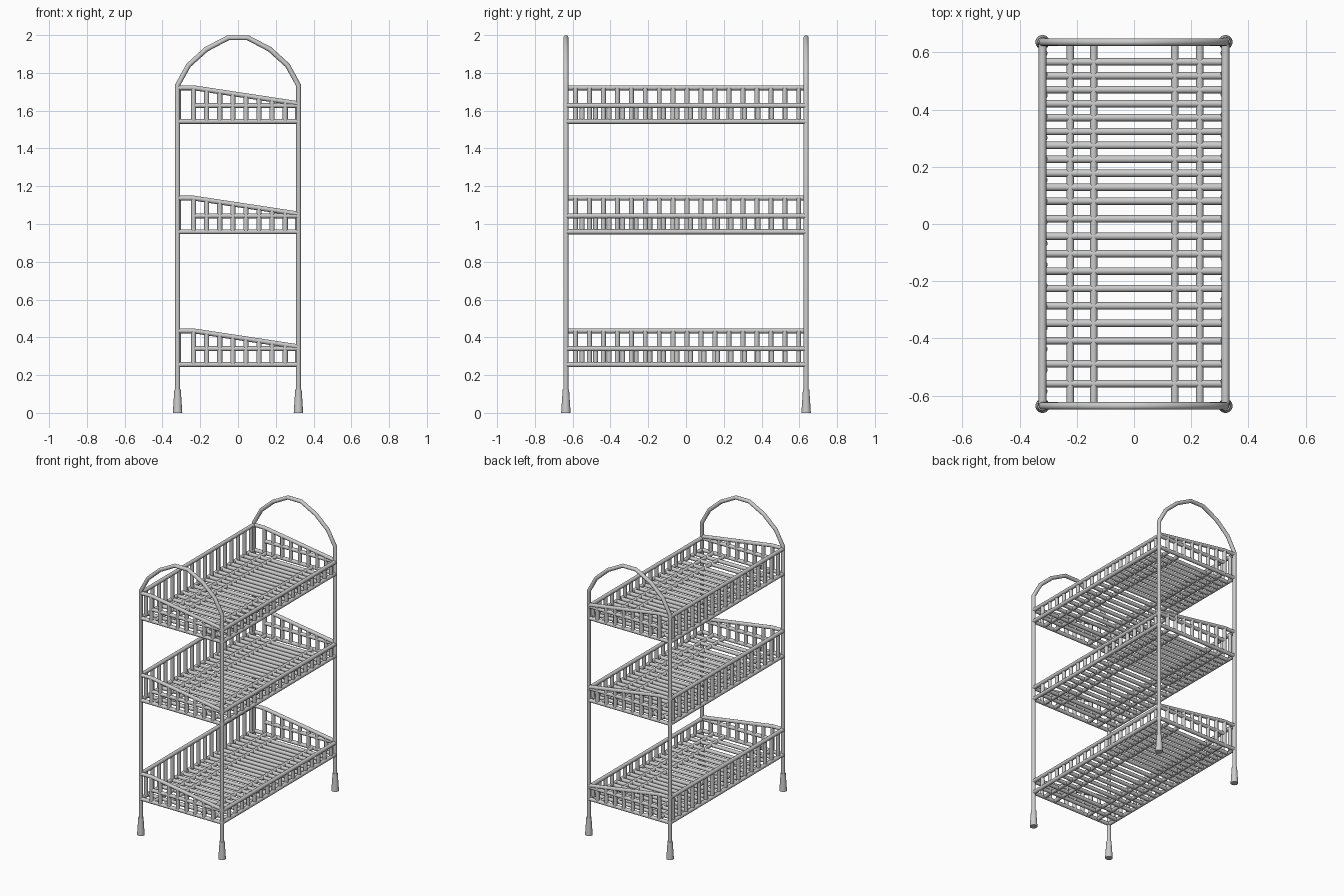
import bpy
import math

if "Cube" in bpy.data.objects:
    bpy.data.objects.remove(bpy.data.objects["Cube"])

X, Y = 0.32, 0.636          # post centre lines
R = 0.0135                  # tube radius
LEVELS = {"lower": 0.256, "middle": 0.959, "upper": 1.543}


def smooth():
    bpy.ops.object.shade_smooth_by_angle(angle=math.radians(60))


def tubes(name, paths, radius=R):
    """One mesh object made of round tubes following the given point paths."""
    cu = bpy.data.curves.new(name, 'CURVE')
    cu.dimensions = '3D'
    cu.bevel_depth = radius
    cu.bevel_resolution = 4
    cu.use_fill_caps = True
    for path in paths:
        sp = cu.splines.new('POLY')
        sp.points.add(len(path) - 1)
        for p, co in zip(sp.points, path):
            p.co = (*co, 1)
    ob = bpy.data.objects.new(name, cu)
    bpy.context.collection.objects.link(ob)
    bpy.ops.object.select_all(action='DESELECT')
    ob.select_set(True)
    bpy.context.view_layer.objects.active = ob
    bpy.ops.object.convert(target='MESH')
    smooth()
    return ob


def spread(a, b, n):
    return [a + (b - a) * i / (n - 1) for i in range(n)]


# Arched end frames: two posts and a hoop in one bent tube
half = [(X, 0.1), (X, 1.735), (0.262, 1.84), (0.168, 1.925), (0.052, 1.986)]
profile = [(-x, z) for x, z in half] + half[::-1]
for side, y in (("front", -Y), ("back", Y)):
    tubes(side + "_arch_frame", [[(x, y, z) for x, z in profile]])

# Tapered feet
for sx in (-1, 1):
    for sy in (-1, 1):
        bpy.ops.mesh.primitive_cone_add(vertices=16, radius1=0.025, radius2=0.017,
                                        depth=0.124, location=(sx * X, sy * Y, 0.062))
        bpy.context.object.name = "foot"
        smooth()

# Floor bar positions: close spacing towards the back, wider at the front
floor_y = spread(0.567, 0.08, 11) + spread(0.018, -0.408, 8) + [-0.489, -0.558]
end_x = spread(-0.235, 0.25, 8)
SLOPE_X, HIGH, LOW, MID = -0.235, 0.178, 0.094, 0.084


def slope_height(x):
    return HIGH + (LOW - HIGH) * max(0, x - SLOPE_X) / (X - SLOPE_X)


for level, z in LEVELS.items():
    # Floor grid
    tubes(level + "_floor_cross_bars", [[(-X, y, z), (X, y, z)] for y in floor_y], 0.013)
    tubes(level + "_floor_long_bars",
          [[(x, -Y, z), (x, Y, z)] for x in (-0.223, -0.141, 0.143, 0.23)], 0.013)
    # Long rails: low lip on the right, tall guard on the left
    tubes(level + "_long_rails",
          [[(x, -Y, z + h), (x, Y, z + h)]
           for x, h in ((-X, 0), (X, 0), (X, MID), (-X, HIGH))])
    # Upright slats along both long sides
    tubes(level + "_tall_slats",
          [[(-0.315, y, z), (-0.315, y, z + HIGH)] for y in spread(-0.585, 0.597, 17)], 0.013)
    tubes(level + "_short_slats",
          [[(0.315, y, z), (0.315, y, z + MID)] for y in spread(-0.55, 0.597, 17)], 0.013)
    # End panels with a sloping top rail
    rails, slats = [], []
    for y in (-Y, Y):
        rails += [[(-X, y, z), (X, y, z)],
                  [(-X, y, z + HIGH), (SLOPE_X, y, z + HIGH), (X, y, z + LOW)],
                  [(SLOPE_X, y, z + MID), (X, y, z + MID)]]
        slats += [[(x, y, z), (x, y, z + slope_height(x))] for x in end_x]
    tubes(level + "_end_rails", rails, 0.013)
    tubes(level + "_end_slats", slats, 0.0135)
